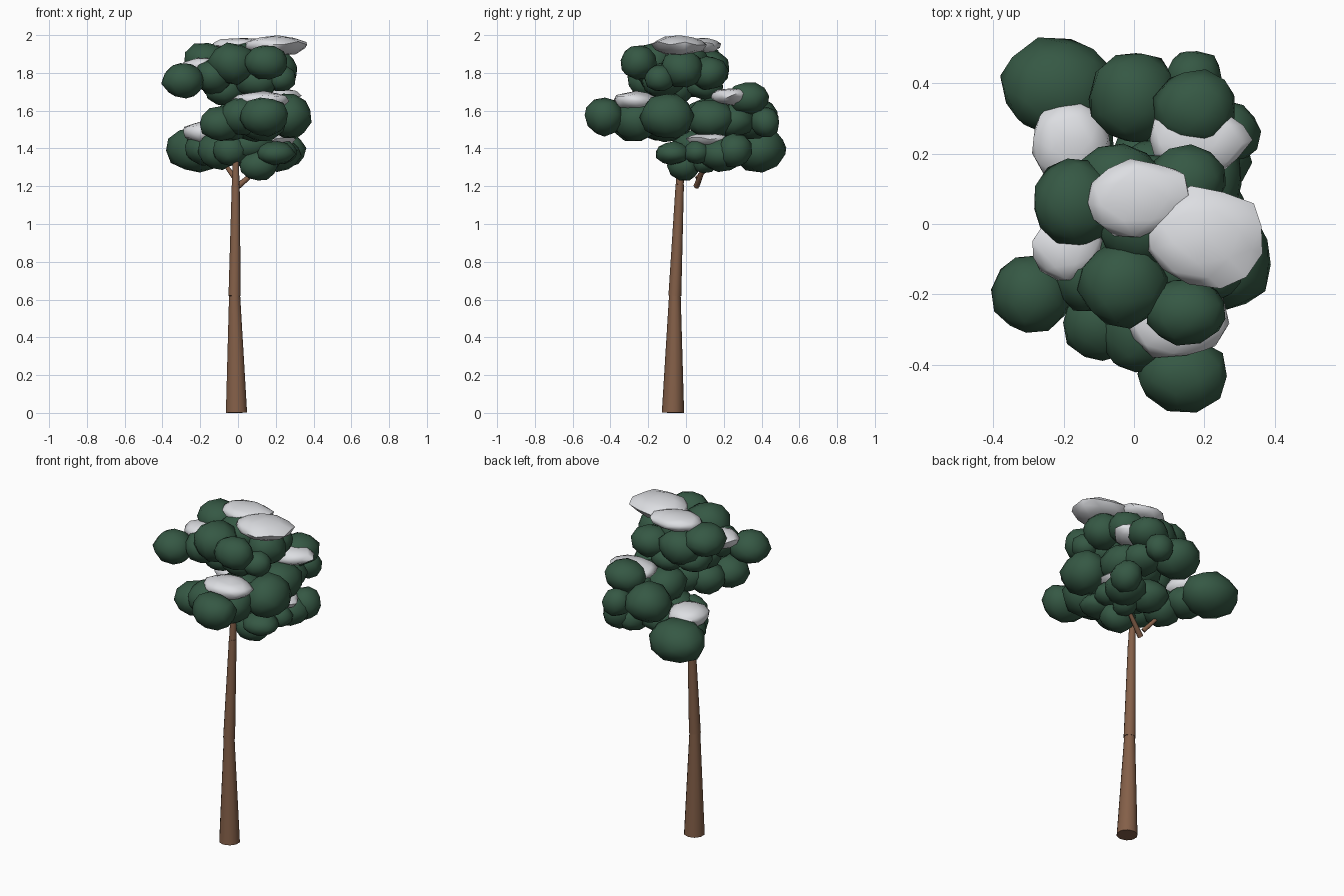
import bpy, bmesh, math, random
from mathutils import Vector, Euler

random.seed(4)

def material(name, col):
    m = bpy.data.materials.new(name)
    m.diffuse_color = (*col, 1)
    return m

GREEN = material("dark_green_leaves", (0.036, 0.098, 0.058))
WHITE = material("snow_white", (0.72, 0.73, 0.76))
BROWN = material("brown_bark", (0.23, 0.115, 0.065))

def finish(name, bm, mat):
    me = bpy.data.meshes.new(name)
    bm.to_mesh(me)
    bm.free()
    me.materials.append(mat)
    for p in me.polygons:
        p.use_smooth = True
    ob = bpy.data.objects.new(name, me)
    bpy.context.scene.collection.objects.link(ob)
    bpy.context.view_layer.objects.active = ob
    ob.select_set(True)
    bpy.ops.object.shade_smooth_by_angle(angle=math.radians(55))
    ob.select_set(False)

def limb(name, a, b, r1, r2, sides=10):
    """Tapered log between two points."""
    a, b = Vector(a), Vector(b)
    bm = bmesh.new()
    bmesh.ops.create_cone(bm, cap_ends=True, segments=sides, radius1=r1, radius2=r2,
                          depth=(b - a).length)
    bm.transform(Vector((0, 0, 1)).rotation_difference(b - a).to_matrix().to_4x4())
    bmesh.ops.translate(bm, verts=bm.verts, vec=(a + b) / 2)
    finish(name, bm, BROWN)

def clumps(name, blobs, mat, jitter, under=1.0):
    """Lumpy low-poly balls: x, y, z, then the three radii."""
    bm = bmesh.new()
    for x, y, z, rx, ry, rz in blobs:
        rot = Euler([random.uniform(0, 6) for _ in range(3)]).to_matrix()
        for v in bmesh.ops.create_icosphere(bm, subdivisions=2, radius=1)["verts"]:
            c = rot @ v.co * random.uniform(1.03 - jitter, 1.03 + jitter)
            v.co = (x + c.x * rx, y + c.y * ry, z + c.z * rz * (under if c.z < 0 else 1))
    finish(name, bm, mat)

# trunk in three leaning tapered lengths
limb("trunk_base", (-0.008, -0.069, 0.001), (-0.018, -0.059, 0.62), 0.059, 0.031)
limb("trunk_middle", (-0.018, -0.059, 0.62), (-0.012, -0.033, 1.21), 0.034, 0.022)
limb("trunk_top", (-0.012, -0.033, 1.21), (-0.012, -0.026, 1.37), 0.021, 0.016)
# short forked branches
limb("branch_right", (0.0, 0.055, 1.2), (0.13, 0.10, 1.31), 0.016, 0.010, 8)
limb("branch_left", (-0.015, 0.06, 1.24), (-0.10, 0.16, 1.36), 0.014, 0.009, 8)

# foliage in three tiers
clumps("lower_foliage", [
    (-0.215, 0.39, 1.395, .16, .14, .12), (0.27, 0.26, 1.39, .085, .09, .09),
    (0.22, 0.19, 1.37, .11, .12, .09), (0.11, -0.01, 1.31, .10, .085, .08),
    (0.20, -0.07, 1.375, .10, .09, .06), (0.24, 0.06, 1.38, .07, .07, .06),
    (-0.10, 0.12, 1.39, .11, .11, .10), (0.04, 0.17, 1.39, .11, .11, .09),
    (0.06, 0.05, 1.42, .13, .12, .08), (-0.04, 0.00, 1.39, .09, .08, .08),
    (-0.17, 0.24, 1.40, .11, .11, .09), (0.15, 0.10, 1.33, .07, .07, .06),
], GREEN, 0.06)
clumps("middle_foliage", [
    (0.0, 0.36, 1.56, .13, .13, .11), (0.175, 0.33, 1.665, .115, .11, .085),
    (0.17, 0.42, 1.54, .08, .075, .08), (0.27, -0.10, 1.57, .12, .14, .12),
    (0.14, -0.43, 1.57, .13, .105, .10), (-0.09, -0.28, 1.53, .11, .11, .09),
    (0.02, -0.30, 1.57, .12, .12, .10), (0.13, -0.26, 1.55, .13, .12, .11),
    (0.08, -0.10, 1.55, .14, .14, .11), (0.19, 0.13, 1.56, .12, .13, .10),
    (0.05, 0.12, 1.57, .11, .12, .10), (0.15, 0.25, 1.55, .11, .11, .09),
    (-0.04, -0.14, 1.53, .10, .10, .09),
], GREEN, 0.06)
clumps("upper_foliage", [
    (-0.29, -0.20, 1.76, .11, .11, .093), (-0.03, -0.17, 1.85, .125, .12, .11),
    (0.15, -0.25, 1.855, .115, .095, .09), (-0.17, 0.06, 1.87, .12, .12, .09),
    (-0.05, 0.13, 1.82, .12, .10, .10), (0.15, 0.12, 1.80, .11, .10, .09),
    (-0.13, -0.14, 1.78, .10, .11, .09), (-0.07, -0.06, 1.71, .10, .10, .08),
    (0.21, -0.02, 1.82, .10, .11, .10), (0.03, 0.00, 1.86, .13, .12, .10),
    (0.10, -0.12, 1.76, .12, .11, .09), (0.04, 0.10, 1.73, .10, .10, .07),
    (0.23, -0.14, 1.77, .075, .08, .07), (-0.10, 0.06, 1.75, .10, .11, .08),
], GREEN, 0.06)

# snow caps: flat tops over tapering undersides
clumps("snow_caps", [
    (0.205, -0.04, 1.95, .165, .14, .045), (0.01, 0.075, 1.95, .15, .11, .035),
    (-0.19, -0.07, 1.84, .10, .09, .04), (0.12, -0.27, 1.655, .145, .11, .045),
    (0.185, 0.24, 1.68, .14, .10, .04), (-0.18, 0.23, 1.49, .115, .12, .05),
    (0.20, 0.12, 1.45, .10, .11, .03),
], WHITE, 0.09, 1.3)
